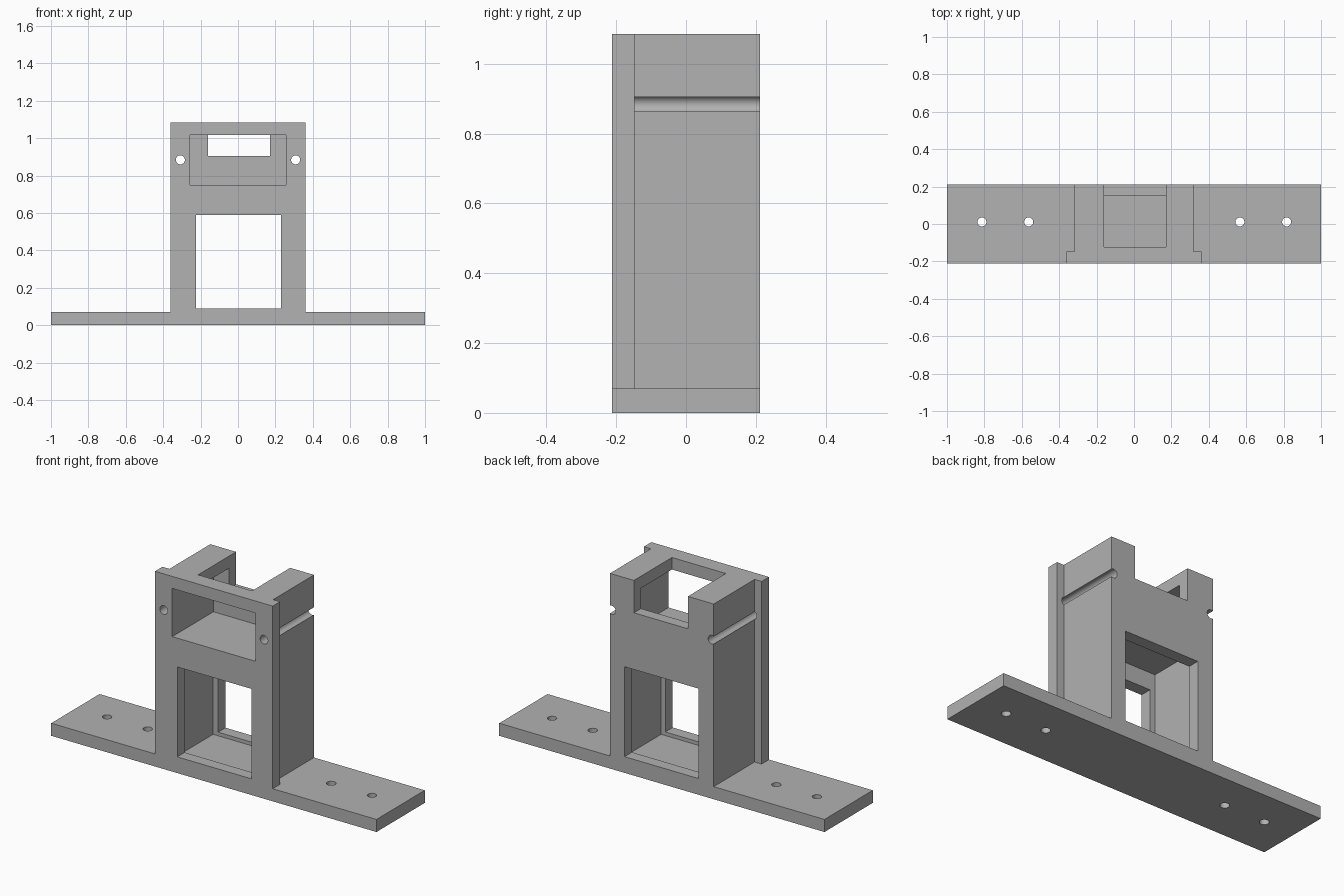
import bpy
import bmesh
import math
from mathutils import Matrix, Vector

default_cube = bpy.data.objects.get("Cube")
if default_cube:
    bpy.data.objects.remove(default_cube, do_unlink=True)

# Main dimensions
HALF_DEPTH = 0.212
HEIGHT = 1.085
BASE = 0.07
INNER = 0.147      # inner face of the front and back walls
CAVITY = 0.256     # half width of the hollow chambers
BODY = 0.319
FLANGE = 0.362
OUT = 0.4          # cutters reach past the outer faces

grey = bpy.data.materials.new("plain grey")
grey.use_nodes = True
grey.diffuse_color = (0.445, 0.445, 0.445, 1)
grey.node_tree.nodes["Principled BSDF"].inputs["Base Color"].default_value = grey.diffuse_color


def finish(name, bm):
    bmesh.ops.recalc_face_normals(bm, faces=bm.faces)
    mesh = bpy.data.meshes.new(name)
    bm.to_mesh(mesh)
    bm.free()
    mesh.materials.append(grey)
    obj = bpy.data.objects.new(name, mesh)
    bpy.context.collection.objects.link(obj)
    return obj


def box(name, xs, ys, zs):
    bm = bmesh.new()
    bmesh.ops.create_cube(bm, size=1)
    for v in bm.verts:
        v.co = Vector([r[0] if c < 0 else r[1] for c, r in zip(v.co, (xs, ys, zs))])
    return finish(name, bm)


def rod(name, centre, radius, along_y=False):
    bm = bmesh.new()
    turn = Matrix.Rotation(math.pi / 2, 4, "X") if along_y else Matrix()
    bmesh.ops.create_cone(bm, cap_ends=True, segments=32, radius1=radius, radius2=radius,
                          depth=1, matrix=Matrix.Translation(centre) @ turn)
    return finish(name, bm)


def combine(target, tool, operation):
    mod = target.modifiers.new(operation.lower(), "BOOLEAN")
    mod.operation = operation
    mod.solver = "EXACT"
    mod.object = tool
    bpy.context.view_layer.update()
    evaluated = target.evaluated_get(bpy.context.evaluated_depsgraph_get())
    result = bpy.data.meshes.new_from_object(evaluated)
    target.modifiers.clear()
    target.data = result
    bpy.data.objects.remove(tool, do_unlink=True)


# Tower: plan outline with a wider front flange, extruded upward
bm = bmesh.new()
side = [(FLANGE, -HALF_DEPTH), (FLANGE, -INNER), (BODY, -INNER), (BODY, HALF_DEPTH)]
outline = side + [(-x, y) for x, y in reversed(side)]
floor = bm.faces.new([bm.verts.new((x, y, BASE / 2)) for x, y in outline])
walls = bmesh.ops.extrude_face_region(bm, geom=[floor])
bmesh.ops.translate(bm, vec=(0, 0, HEIGHT - BASE / 2),
                    verts=[g for g in walls["geom"] if isinstance(g, bmesh.types.BMVert)])
tower = finish("tower", bm)

# Base plate joined to the tower
bracket = box("mounting_bracket", (-1, 1), (-HALF_DEPTH, HALF_DEPTH), (0, BASE))
combine(bracket, tower, "UNION")

# Hollows: lower window and chamber, upper pocket, open notch in roof and back
hollows = [
    ("lower_window", (-0.225, 0.23), (-OUT, OUT), (0.09, 0.59)),
    ("lower_chamber", (-CAVITY, CAVITY), (-INNER, INNER), (BASE, 0.685)),
    ("upper_pocket", (-CAVITY, CAVITY), (-OUT, INNER + 0.003), (0.75, 1.018)),
    ("roof_notch", (-0.16, 0.172), (-0.122, OUT), (0.905, HEIGHT + 0.1)),
]
for name, xs, ys, zs in hollows:
    combine(bracket, box(name, xs, ys, zs), "DIFFERENCE")

# Bores: side channels through the flange, and screw holes in the base
for s in (-1, 1):
    combine(bracket, rod("side_channel", (s * 0.308, 0, 0.884), 0.024, True), "DIFFERENCE")
for x in (-0.813, -0.563, 0.566, 0.816):
    combine(bracket, rod("screw_hole", (x, 0.011, 0), 0.024), "DIFFERENCE")

# Clean coplanar seams, then smooth only the round bores
bm = bmesh.new()
bm.from_mesh(bracket.data)
bmesh.ops.remove_doubles(bm, verts=bm.verts, dist=0.0001)
bmesh.ops.dissolve_limit(bm, angle_limit=0.01, verts=bm.verts, edges=bm.edges)
bm.to_mesh(bracket.data)
bm.free()
bpy.ops.object.select_all(action="DESELECT")
bracket.select_set(True)
bpy.context.view_layer.objects.active = bracket
bpy.ops.object.shade_smooth_by_angle(angle=math.radians(30))
